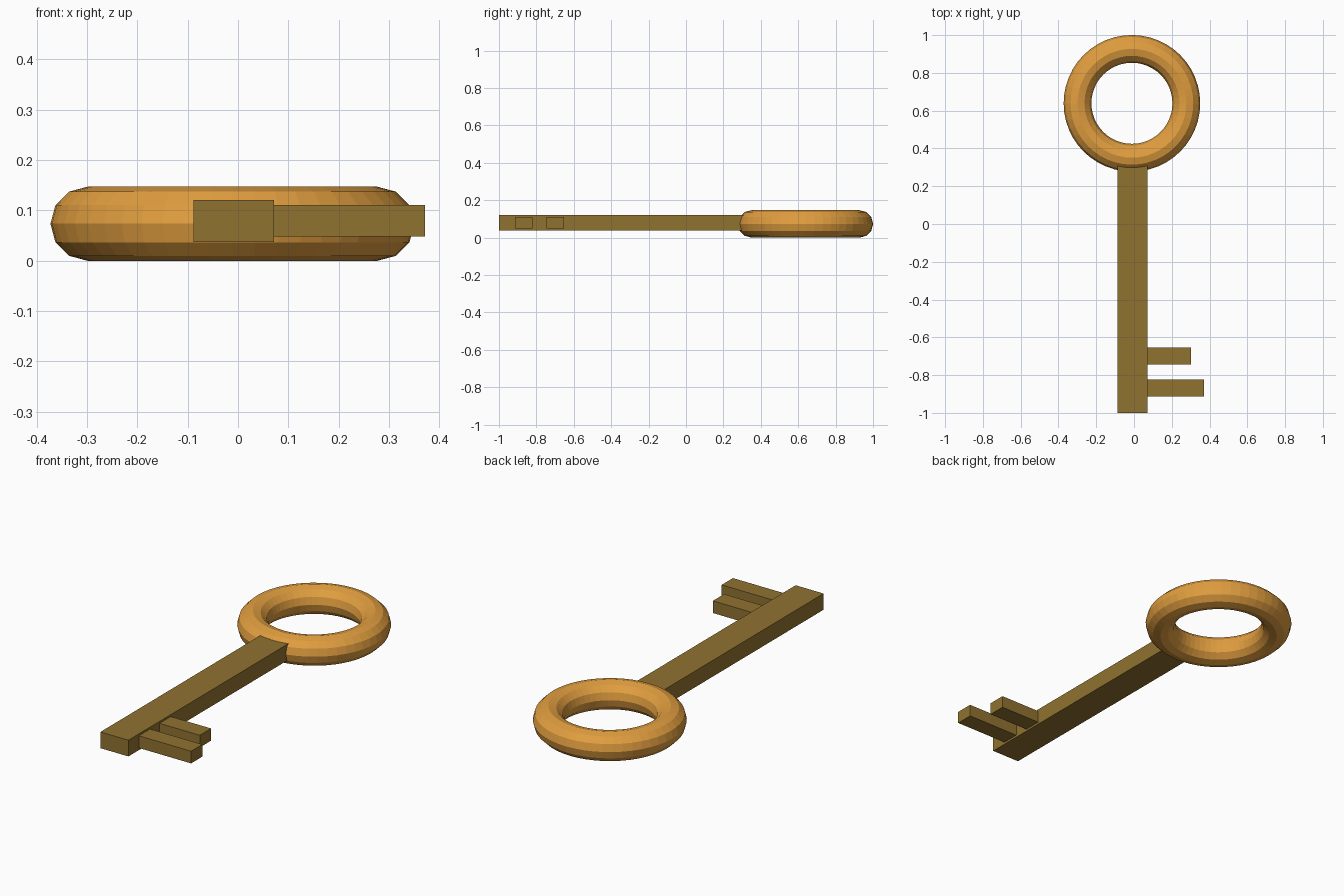
import bpy

if "Cube" in bpy.data.objects:
    bpy.data.objects.remove(bpy.data.objects["Cube"])


def material(name, rgb):
    m = bpy.data.materials.new(name)
    m.diffuse_color = (*rgb, 1)
    m.use_nodes = True
    m.node_tree.nodes["Principled BSDF"].inputs["Base Color"].default_value = m.diffuse_color
    return m


gold = material("gold", (0.75, 0.34, 0.05))
brass = material("brass", (0.28, 0.17, 0.03))


def box(name, x, y, z):
    """Block spanning the given (min, max) range on each axis."""
    spans = (x, y, z)
    bpy.ops.mesh.primitive_cube_add(size=1, location=[(a + b) / 2 for a, b in spans])
    ob = bpy.context.object
    ob.name = name
    ob.scale = [b - a for a, b in spans]
    bpy.ops.object.transform_apply(location=False, rotation=False, scale=True)
    ob.data.materials.append(brass)
    return ob


# Round handle ring
bpy.ops.mesh.primitive_torus_add(
    major_segments=48, minor_segments=12, major_radius=0.288, minor_radius=0.0735,
    location=(-0.011, 0.639, 0.0735))
ring = bpy.context.object
ring.name = "handle_ring"
ring.data.materials.append(gold)
for p in ring.data.polygons:
    p.use_smooth = False

# Shaft, ending inside the ring
box("shaft", (-0.088, 0.072), (-1.0, 0.34), (0.037, 0.121))

# Two teeth of different length, butting into the shaft
for name, tip, y in (("inner_tooth", 0.303, (-0.745, -0.653)),
                     ("outer_tooth", 0.371, (-0.914, -0.822))):
    box(name, (0.05, tip), y, (0.048, 0.111))
